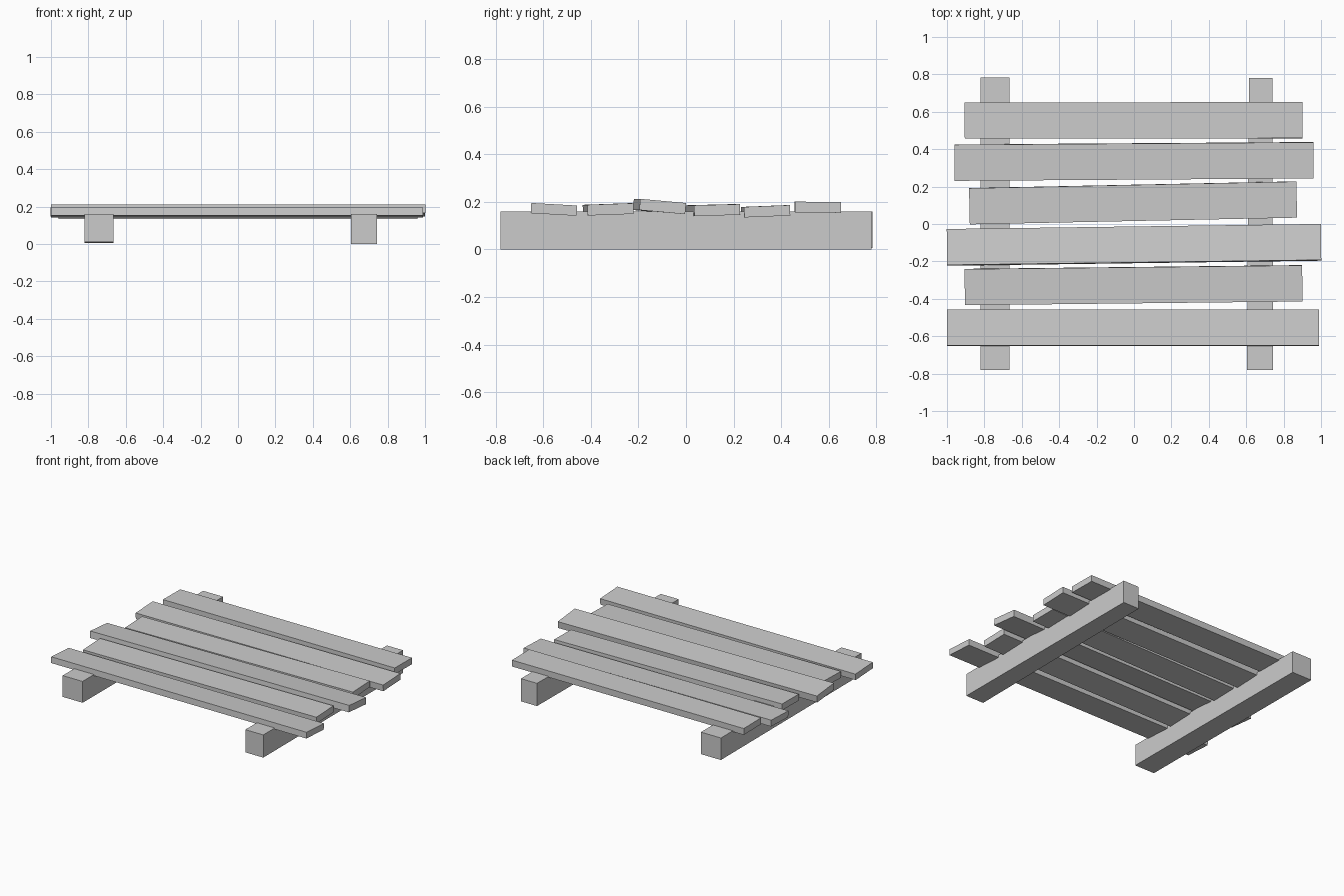
import bpy, bmesh
from math import atan2, hypot

if "Cube" in bpy.data.objects:
    bpy.data.objects.remove(bpy.data.objects["Cube"])


def finish(name, bm):
    bmesh.ops.recalc_face_normals(bm, faces=bm.faces)
    mesh = bpy.data.meshes.new(name)
    bm.to_mesh(mesh)
    bm.free()
    obj = bpy.data.objects.new(name, mesh)
    bpy.context.collection.objects.link(obj)
    return obj


def box(name, size):
    bm = bmesh.new()
    bmesh.ops.create_cube(bm, size=1)
    bmesh.ops.scale(bm, vec=size, verts=bm.verts)
    return finish(name, bm)


# Hand-cut bearers: each end is (y, x0, x1, z0, z1)
def bearer(name, front, back):
    bm = bmesh.new()
    bmesh.ops.create_cube(bm, size=1)
    for v in bm.verts:
        y, x0, x1, z0, z1 = front if v.co.y < 0 else back
        v.co = (x0 if v.co.x < 0 else x1, y, z0 if v.co.z < 0 else z1)
    return finish(name, bm)


bearer("left_bearer", (-0.78, -0.82, -0.665, 0.01, 0.16), (0.783, -0.82, -0.665, 0.005, 0.16))
bearer("right_bearer", (-0.78, 0.603, 0.743, 0.0, 0.16), (0.78, 0.615, 0.74, 0.0, 0.16))

# Deck boards: x start, x end, y centre at left and right end, z centre, roll, thickness
boards = [
    (-1.0, 0.99, -0.555, -0.555, 0.168, -0.055, 0.043),
    (-0.905, 0.90, -0.337, -0.317, 0.168, 0.035, 0.045),
    (-1.0, 1.0, -0.125, -0.098, 0.180, -0.09, 0.047),
    (-0.88, 0.87, 0.095, 0.131, 0.165, 0.025, 0.045),
    (-0.96, 0.96, 0.328, 0.341, 0.160, 0.04, 0.044),
    (-0.905, 0.90, 0.553, 0.555, 0.177, -0.01, 0.045),
]
for i, (x0, x1, yl, yr, z, roll, thick) in enumerate(boards):
    plank = box(f"deck_board_{i + 1}", (hypot(x1 - x0, yr - yl), 0.193, thick))
    plank.location = ((x0 + x1) / 2, (yl + yr) / 2, z)
    plank.rotation_euler = (roll, 0, atan2(yr - yl, x1 - x0))
